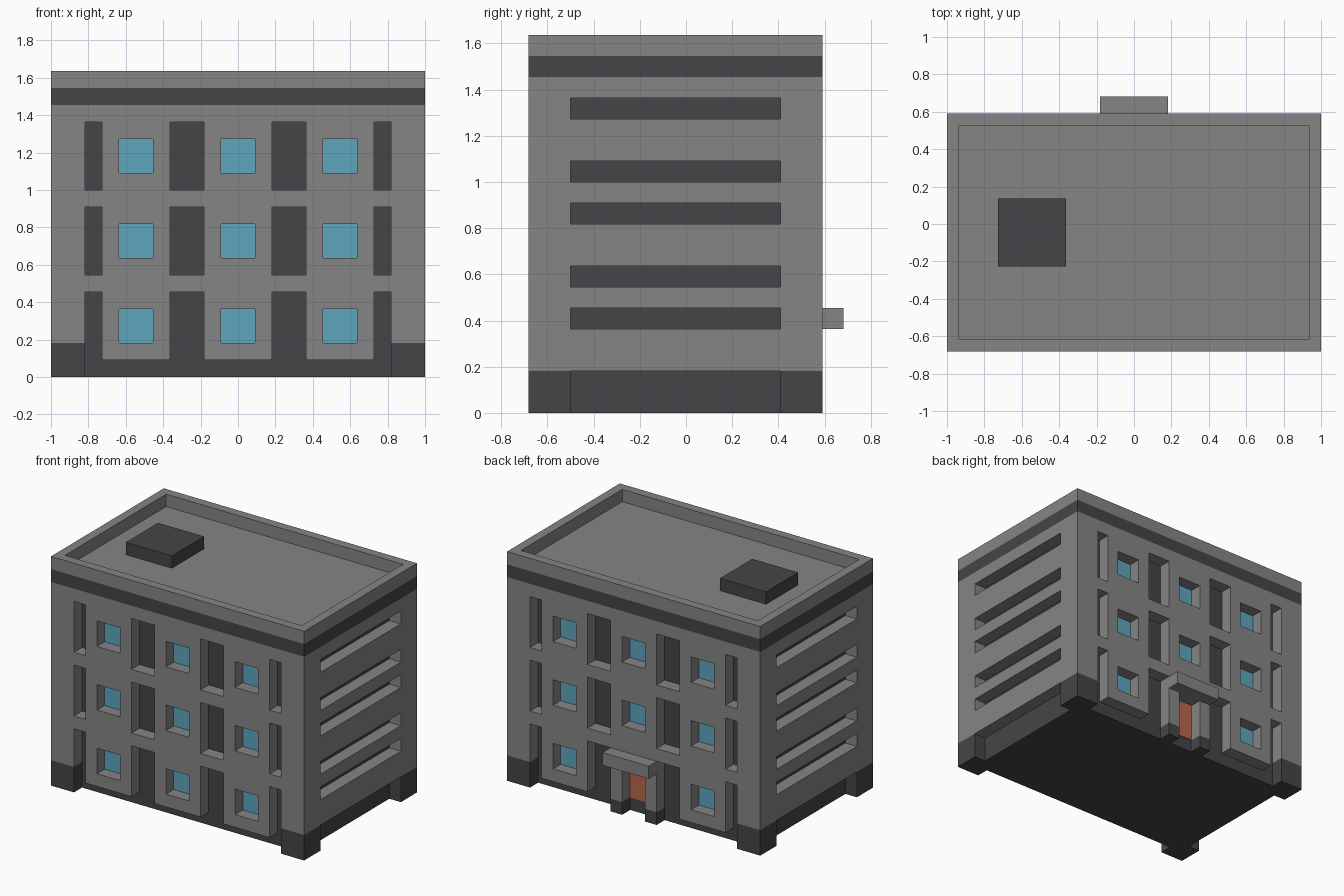
import bpy, bmesh
from mathutils import Vector

if "Cube" in bpy.data.objects:
    bpy.data.objects.remove(bpy.data.objects["Cube"], do_unlink=True)

U = 1 / 11                      # one building module
HALF, FRONT, BACK = 11, -7.5, 6.5
OUT = 0.5                       # cutter overshoot past the walls


def material(name, rgb):
    m = bpy.data.materials.new(name)
    m.use_nodes = True
    m.diffuse_color = (*rgb, 1)
    m.node_tree.nodes["Principled BSDF"].inputs["Base Color"].default_value = (*rgb, 1)
    return m


GREY = material("wall grey", (0.235, 0.235, 0.235))
DARK = material("dark trim", (0.06, 0.058, 0.065))
BLUE = material("window blue", (0.114, 0.381, 0.515))
RUST = material("door orange", (0.485, 0.138, 0.072))


def add_box(bm, x, y, z):
    """Box between three (low, high) ranges measured in modules."""
    verts = bmesh.ops.create_cube(bm, size=1)["verts"]
    for v in verts:
        v.co = Vector([(lo + hi) / 2 + c * (hi - lo)
                       for c, (lo, hi) in zip(v.co, (x, y, z))]) * U


def make(name, bm, *mats):
    me = bpy.data.meshes.new(name)
    bm.to_mesh(me)
    bm.free()
    for m in mats:
        me.materials.append(m)
    ob = bpy.data.objects.new(name, me)
    bpy.context.collection.objects.link(ob)
    return ob


def box(name, mat, x, y, z):
    bm = bmesh.new()
    add_box(bm, x, y, z)
    return make(name, bm, mat)


# Cutters for every recess, one module deep
cut = bmesh.new()
storeys = (0, 5, 10)
front_cut = (FRONT - OUT, FRONT + 1)
back_cut = (BACK - 1, BACK + OUT)
wide = (-HALF - OUT, HALF + OUT)
for face in (front_cut, back_cut):
    add_box(cut, wide, face, (-OUT, 1))
    for s in (-1, 1):
        add_box(cut, sorted((s * 9, s * (HALF + OUT))), face, (-OUT, 2))
        for a, b in ((2, 4), (8, 9)):
            for z in storeys:
                add_box(cut, sorted((s * a, s * b)), face, (z + 1 if z else -OUT, z + 5))
    for x in (-5.5, 0, 5.5):
        for z in storeys:
            if face is back_cut and x == 0 and z == 0:
                add_box(cut, (-1, 1), face, (-OUT, 4))
            else:
                add_box(cut, (x - 1, x + 1) if x == 0 else sorted(
                    (x - 1.5 if x < 0 else x - 0.5, x + 0.5 if x < 0 else x + 1.5)),
                    face, (z + 2, z + 4))
for s in (-1, 1):
    side = sorted((s * 10, s * (HALF + OUT)))
    add_box(cut, side, (FRONT - OUT, BACK + OUT), (-OUT, 2))
    for z in (4, 6, 9, 11, 14):
        add_box(cut, side, (FRONT + 2, BACK - 2), (z, z + 1))
cutter = make("recess_cutter", cut)
cutter.hide_render = True

# Main walls with the recesses carved out
block = box("wall_block", GREY, (-HALF, HALF), (FRONT, BACK), (0, 16))
mod = block.modifiers.new("recesses", "BOOLEAN")
mod.operation, mod.solver = "DIFFERENCE", "EXACT"
mod.use_self = True
mod.object = cutter
deps = bpy.context.evaluated_depsgraph_get()
carved = bpy.data.meshes.new_from_object(block.evaluated_get(deps))
block.modifiers.clear()
block.data = carved
bpy.data.objects.remove(cutter, do_unlink=True)
carved.materials.clear()
carved.materials.append(GREY)
carved.materials.append(DARK)

# Inner core faces and the underside are dark, the rest is wall
for p in carved.polygons:
    c, n = p.center / U, p.normal
    core_y = abs(n.y) > 0.9 and min(abs(c.y - FRONT - 1), abs(c.y - BACK + 1)) < 0.05
    core_x = abs(n.x) > 0.9 and abs(abs(c.x) - 10) < 0.05
    p.material_index = int(core_y or core_x or c.z < 0.01)

# Window panes and door
T = 0.05
for label, plane in (("front", (FRONT + 1 - T, FRONT + 1 + T)),
                     ("back", (BACK - 1 - T, BACK - 1 + T))):
    for x in (-6, 0, 6):
        i = x // 6 + 2
        for floor, z in enumerate(storeys, 1):
            if label == "back" and x == 0 and z == 0:
                box("back_door", RUST, (-1, 1), plane, (1, 4))
            else:
                spread = (x - 1, x + 1)
                box(f"{label}_window_{floor}_{i}", BLUE, spread, plane, (z + 2, z + 4))

# Corner feet
for sx, xn in ((-1, "right"), (1, "left")):
    x = sorted((sx * 9, sx * HALF))
    box(f"front_{xn}_foot", DARK, x, (FRONT, FRONT + 2), (0, 2))
    box(f"back_{xn}_foot", DARK, x, (BACK - 2, BACK), (0, 2))
    box(f"door_post_{xn}_foot", DARK, sorted((sx, sx * 2)), (BACK - 1, BACK), (0, 1))

# Door canopy, cornice band and roof hatch
box("door_canopy", GREY, (-2, 2), (BACK, BACK + 1), (4, 5))
box("cornice_band", DARK, (-HALF, HALF), (FRONT, BACK), (16, 17))
box("roof_hatch", DARK, (-8, -4), (-2.5, 1.5), (17, 18))

# Parapet with a sunken roof deck
bm = bmesh.new()
add_box(bm, (-HALF, HALF), (FRONT, BACK), (17, 18))
top = max(bm.faces, key=lambda f: f.calc_center_median().z)
bmesh.ops.inset_region(bm, faces=[top], thickness=U)
deck = bmesh.ops.extrude_discrete_faces(bm, faces=[top])["faces"][0]
for v in deck.verts:
    v.co.z -= U * 0.97
make("roof_parapet", bm, GREY)
